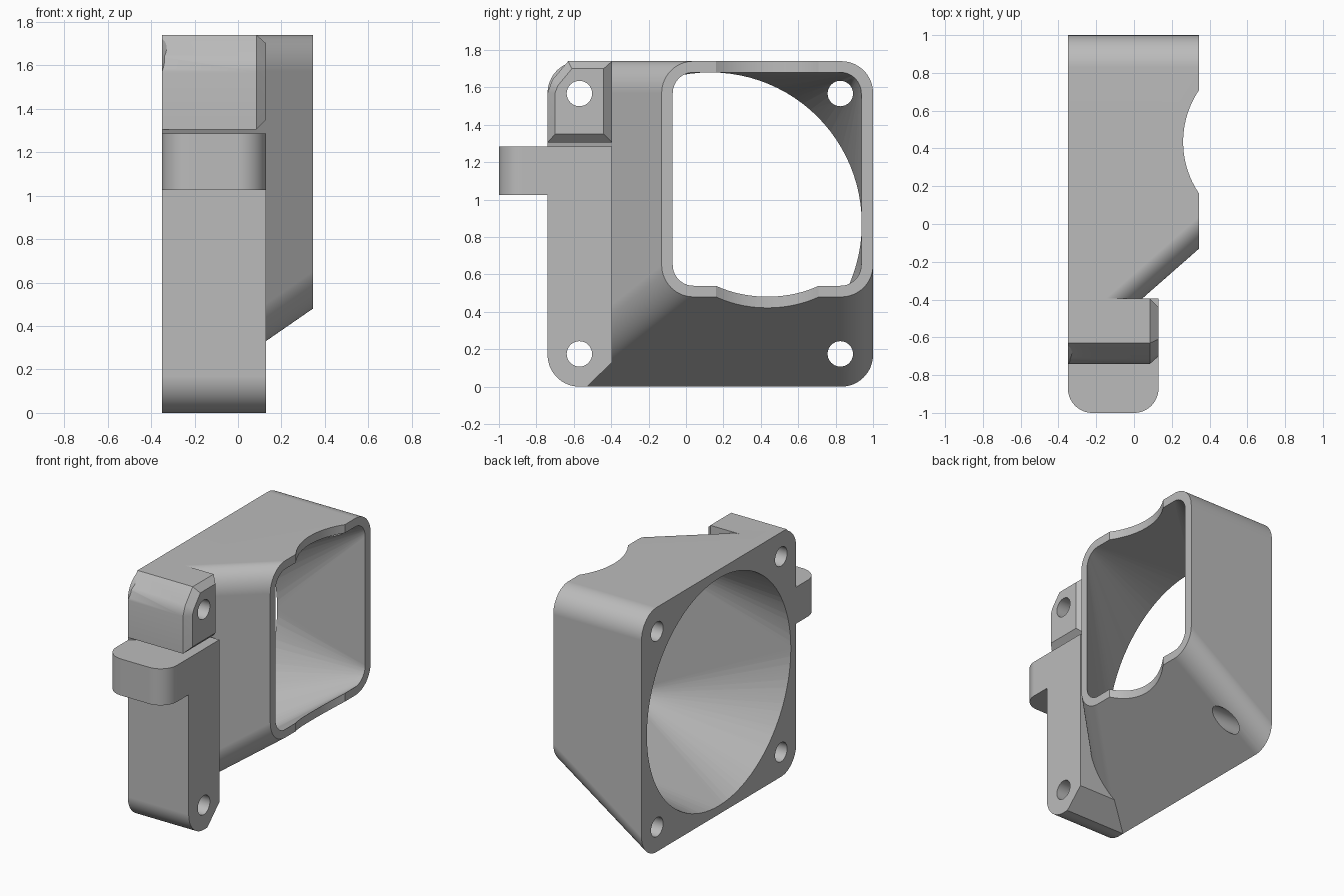
import bpy, bmesh, math

cube = bpy.data.objects.get("Cube")
if cube:
    bpy.data.objects.remove(cube, do_unlink=True)

BACK, BAR_X, MOUTH = -0.35, 0.13, 0.345   # plate, bar face and outlet planes
grey = bpy.data.materials.new("light_grey")
grey.use_nodes = True
grey.diffuse_color = (0.5, 0.5, 0.5, 1)
grey.node_tree.nodes["Principled BSDF"].inputs["Base Color"].default_value = (0.5, 0.5, 0.5, 1)


def arc(cy, cz, r, start, sweep, n):
    return [(cy + r * math.cos(math.radians(start + sweep * i / n)),
             cz + r * math.sin(math.radians(start + sweep * i / n))) for i in range(n + 1)]


def rounded_rect(y0, y1, z0, z1, r):
    return (arc(y1 - r, z1 - r, r, 0, 90, 16) + arc(y0 + r, z1 - r, r, 90, 90, 16)
            + arc(y0 + r, z0 + r, r, 180, 90, 16) + arc(y1 - r, z0 + r, r, 270, 90, 16))


def at_x(x, profile):
    return [(x, y, z) for y, z in profile]


def at_z(z, profile):
    return [(x, y, z) for x, y in profile]


def hull(name, points):
    """Convex solid wrapped around a set of section points."""
    bm = bmesh.new()
    for p in points:
        bm.verts.new(p)
    bmesh.ops.remove_doubles(bm, verts=bm.verts, dist=0.0001)
    bmesh.ops.convex_hull(bm, input=bm.verts)
    bmesh.ops.delete(bm, geom=[v for v in bm.verts if not v.link_faces], context='VERTS')
    bmesh.ops.dissolve_limit(bm, angle_limit=0.002, verts=bm.verts, edges=bm.edges)
    bmesh.ops.recalc_face_normals(bm, faces=bm.faces)
    mesh = bpy.data.meshes.new(name)
    bm.to_mesh(mesh)
    bm.free()
    mesh.materials.append(grey)
    obj = bpy.data.objects.new(name, mesh)
    bpy.context.collection.objects.link(obj)
    return obj


def combine(target, other, operation):
    other.hide_render = True
    mod = target.modifiers.new(other.name, 'BOOLEAN')
    mod.object, mod.operation, mod.solver = other, operation, 'EXACT'
    bpy.context.view_layer.objects.active = target
    bpy.ops.object.modifier_apply(modifier=mod.name)
    bpy.data.objects.remove(other, do_unlink=True)


# Tapered outer shell from the square plate to the offset outlet
duct = hull("fan_duct", at_x(BACK, rounded_rect(-0.74, 1, 0, 1.74, 0.17))
            + at_x(MOUTH, rounded_rect(-0.13, 1, 0.48, 1.74, 0.17)))

# Upright mounting bar, rounded at the foot with one chamfered corner
foot = arc(-0.57, 0.17, 0.17, 180, 90, 16)
bar = foot + [(-0.53, 0), (-0.395, 0.13), (-0.395, 1.285), (-0.74, 1.285)]
combine(duct, hull("mounting_bar", at_x(BACK, bar) + at_x(BAR_X, bar)), 'UNION')

# Forward tab with rounded vertical edges
tab = (arc(BACK + 0.13, -0.87, 0.13, 180, 90, 16) + arc(BAR_X - 0.13, -0.87, 0.13, 270, 90, 16)
       + [(BAR_X, -0.6), (BACK, -0.6)])
combine(duct, hull("front_tab", at_z(1.025, tab) + at_z(1.285, tab)), 'UNION')

# Upper block with a chamfered outer face
block = [(-0.74, 1.305), (-0.395, 1.305), (-0.395, 1.74), (-0.63, 1.74), (-0.715, 1.64), (-0.74, 1.57)]
face = [(-0.70, 1.35), (-0.44, 1.35), (-0.44, 1.70), (-0.61, 1.70), (-0.685, 1.61), (-0.70, 1.57)]
combine(duct, hull("upper_block", at_x(BACK, block) + at_x(0.085, block) + at_x(BAR_X, face)), 'UNION')

# Air passage from the round inlet to the rectangular outlet
combine(duct, hull("air_passage", at_x(BACK - 0.001, arc(0.13, 0.87, 0.81, 0, 360, 96))
                   + at_x(MOUTH + 0.001, rounded_rect(-0.07, 0.937, 0.54, 1.68, 0.11))), 'DIFFERENCE')

# Curved bite across the outlet
bite = arc(0.747, 0.435, 0.487, 0, 360, 96)
combine(duct, hull("outlet_bite", at_z(-0.1, bite) + at_z(1.9, bite)), 'DIFFERENCE')

# Four screw holes
for y in (-0.57, 0.825):
    for z in (0.175, 1.567):
        hole = arc(y, z, 0.068, 0, 360, 32)
        combine(duct, hull("screw_hole", at_x(-0.5, hole) + at_x(0.5, hole)), 'DIFFERENCE')

# Smooth curves with crisp edges
bpy.ops.object.select_all(action='DESELECT')
duct.select_set(True)
bpy.context.view_layer.objects.active = duct
bpy.ops.object.shade_smooth_by_angle(angle=math.radians(25))
weighted = duct.modifiers.new("even_shading", 'WEIGHTED_NORMAL')
weighted.keep_sharp = True
